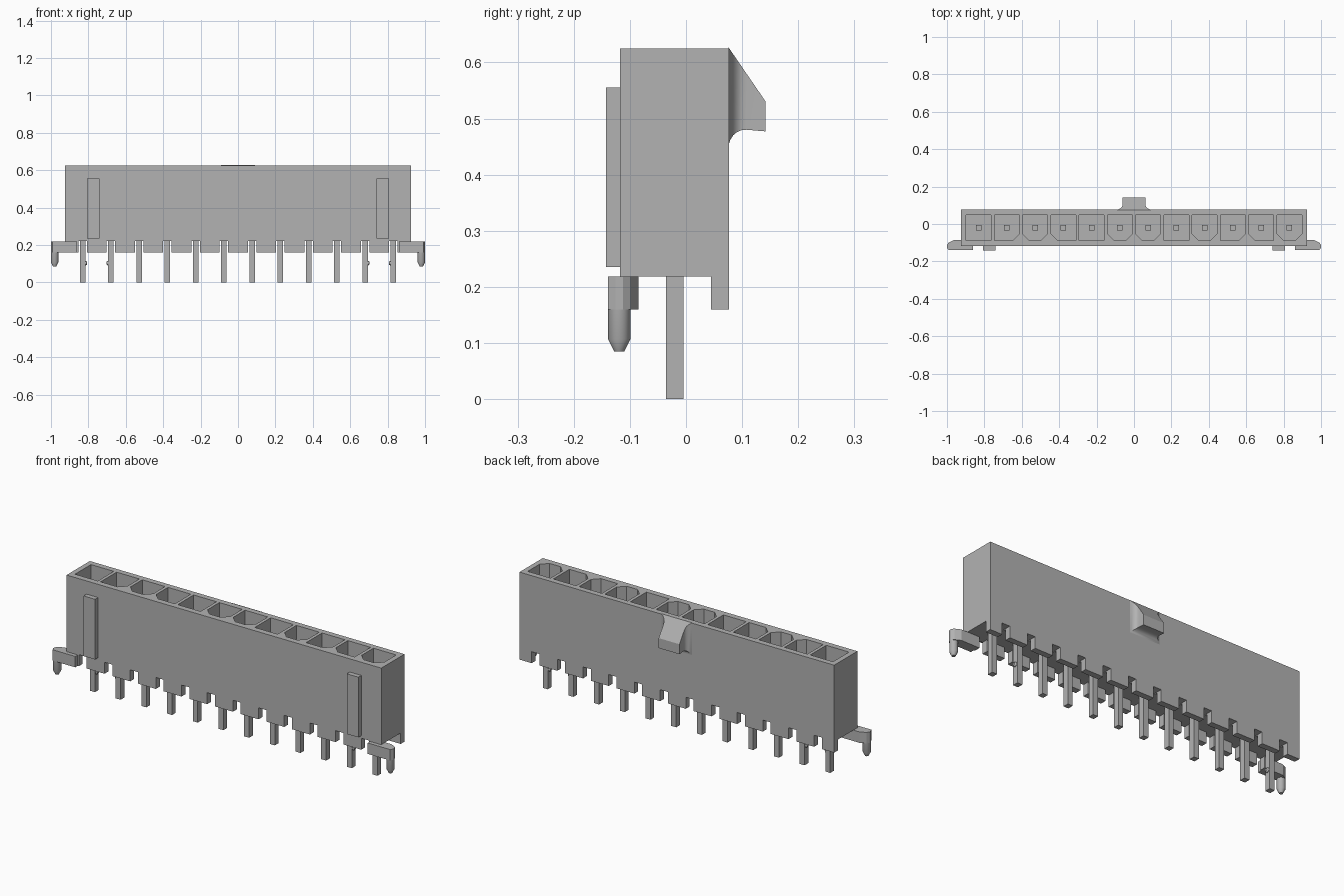
import bpy, bmesh, math

cube = bpy.data.objects.get("Cube")
if cube:
    bpy.data.objects.remove(cube, do_unlink=True)

grey = bpy.data.materials.new("plain grey")
grey.use_nodes = True
COLOUR = (0.45, 0.45, 0.45, 1)
grey.diffuse_color = COLOUR
grey.node_tree.nodes["Principled BSDF"].inputs["Base Color"].default_value = COLOUR


def loft(bm, rings):
    """Skin a stack of equal-length rings and cap both ends."""
    vs = [[bm.verts.new(p) for p in ring] for ring in rings]
    n = len(vs[0])
    for a, b in zip(vs, vs[1:]):
        for i in range(n):
            j = (i + 1) % n
            bm.faces.new((a[i], a[j], b[j], b[i]))
    bm.faces.new(vs[0][::-1])
    bm.faces.new(vs[-1])


def prism(bm, outline, z0, z1):
    loft(bm, [[(x, y, z) for x, y in outline] for z in (z0, z1)])


def box(bm, x0, x1, y0, y1, z0, z1):
    prism(bm, [(x0, y0), (x1, y0), (x1, y1), (x0, y1)], z0, z1)


def finish(bm, name):
    bmesh.ops.recalc_face_normals(bm, faces=bm.faces)
    mesh = bpy.data.meshes.new(name)
    bm.to_mesh(mesh)
    bm.free()
    mesh.materials.append(grey)
    ob = bpy.data.objects.new(name, mesh)
    bpy.context.collection.objects.link(ob)
    return ob


def activate(ob):
    bpy.ops.object.select_all(action='DESELECT')
    ob.select_set(True)
    bpy.context.view_layer.objects.active = ob


PITCH, COUNT, ROW_Y = 0.151, 12, -0.02
pin_x = [(i - (COUNT - 1) / 2) * PITCH for i in range(COUNT)]

# Housing: inverted U section swept along x
section = [(-0.118, 0.16), (-0.085, 0.16), (-0.085, 0.218), (0.045, 0.218),
           (0.045, 0.16), (0.077, 0.16), (0.077, 0.625), (-0.118, 0.625)]
bm = bmesh.new()
loft(bm, [[(x, y, z) for y, z in section] for x in (-0.925, 0.925)])
housing = finish(bm, "housing")

# Cutter: keyed pockets, skirt notches and end clearances
# Chamfered front corners per pocket: L, R, B (both) or N (none)
KEYS = "NRBLNBBNBRLB"
bm = bmesh.new()
H, C = 0.067, 0.035
for x, key in zip(pin_x, KEYS):
    cl = C if key in "LB" else 0
    cr = C if key in "RB" else 0
    y0, y1 = ROW_Y - H, ROW_Y + H
    outline = [(x + H, y1), (x - H, y1)]
    outline += [(x - H, y0 + cl), (x - H + cl, y0)] if cl else [(x - H, y0)]
    outline += [(x + H - cr, y0), (x + H, y0 + cr)] if cr else [(x + H, y0)]
    prism(bm, outline, 0.28, 0.7)
    box(bm, x - 0.023, x + 0.023, -0.2, 0.2, 0.1, 0.221)
for s in (-1, 1):
    box(bm, s * 0.861, s * 1.0, -0.2, -0.08, 0.1, 0.218)
cutter = finish(bm, "housing_cutter")
cutter.hide_render = True
mod = housing.modifiers.new("cut", 'BOOLEAN')
mod.operation = 'DIFFERENCE'
mod.solver = 'EXACT'
mod.object = cutter
activate(housing)
bpy.ops.object.modifier_apply(modifier="cut")
bpy.data.objects.remove(cutter, do_unlink=True)

# Contact pins running from the tails up into the pockets
bm = bmesh.new()
for x in pin_x:
    box(bm, x - 0.0145, x + 0.0145, ROW_Y - 0.0155, ROW_Y + 0.0155, 0, 0.5)
finish(bm, "contact_pins")

# Small retention bumps on the facing sides of the end pin pairs
bm = bmesh.new()
for i, d in ((0, 1), (1, -1), (10, 1), (11, -1)):
    rings = []
    for out, r in ((0.010, 0.013), (0.0185, 0.012), (0.024, 0.007)):
        rings.append([(pin_x[i] + d * out,
                       ROW_Y + r * math.cos(k * math.pi / 6),
                       0.103 + r * math.sin(k * math.pi / 6)) for k in range(12)])
    loft(bm, rings)
finish(bm, "pin_bumps")

for s, side in ((-1, "right"), (1, "left")):
    # Polarising rib on the front wall
    bm = bmesh.new()
    box(bm, s * 0.74, s * 0.808, -0.143, -0.117, 0.235, 0.555)
    finish(bm, side + "_front_rib")

    # Mounting arm reaching out past the end wall
    bm = bmesh.new()
    arm = [(0.86, -0.085), (0.962, -0.085), (0.992, -0.1), (1.0, -0.112),
           (1.0, -0.126), (0.992, -0.139), (0.86, -0.139)]
    prism(bm, [(s * x, y) for x, y in arm], 0.16, 0.218)
    finish(bm, side + "_mounting_arm")

    # Tapered locating peg
    bm = bmesh.new()
    loft(bm, [[(s * 0.98 + r * math.cos(k * math.pi / 12),
                -0.119 + r * math.sin(k * math.pi / 12), z) for k in range(24)]
              for z, r in ((0.217, 0.02), (0.107, 0.02), (0.085, 0.009))])
    peg = finish(bm, side + "_locating_peg")
    activate(peg)
    bpy.ops.object.shade_smooth_by_angle(angle=math.radians(30))

# Latch ramp on the back wall: (depth y, half width, underside z)
bm = bmesh.new()
rings = []
for y, w, low in ((0.076, 0.092, 0.453), (0.079, 0.083, 0.462),
                  (0.084, 0.073, 0.470), (0.090, 0.066, 0.475),
                  (0.098, 0.062, 0.479), (0.108, 0.061, 0.480),
                  (0.142, 0.061, 0.477)):
    top = 0.625 - (y - 0.077) * 1.46
    rings.append([(-w, y, low), (w, y, low), (w, y, top), (-w, y, top)])
loft(bm, rings)
latch = finish(bm, "latch_ramp")
activate(latch)
bpy.ops.object.shade_smooth_by_angle(angle=math.radians(30))
